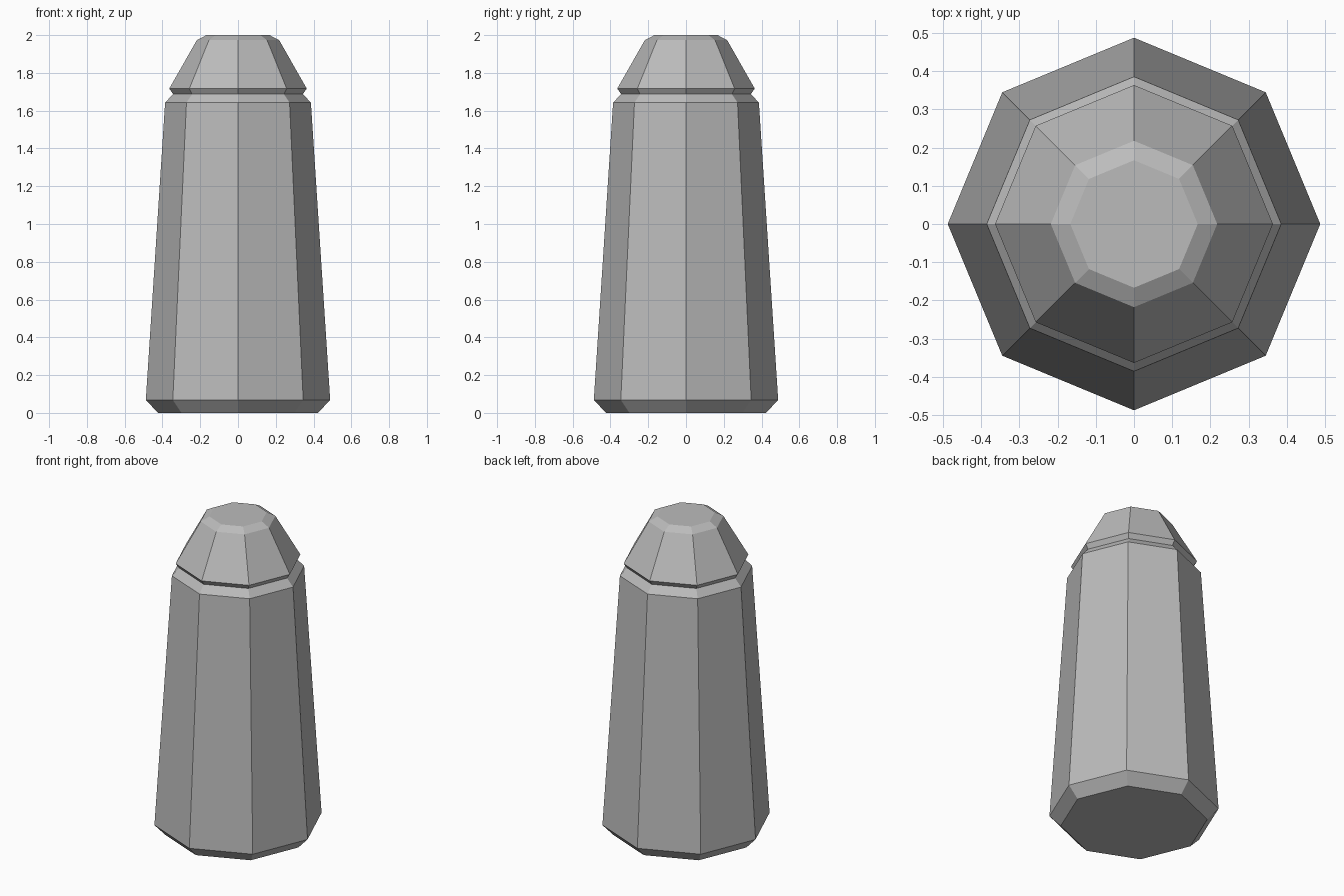
import bpy, bmesh, math

cube = bpy.data.objects.get("Cube")
if cube:
    bpy.data.objects.remove(cube, do_unlink=True)

SIDES = 8

grey = bpy.data.materials.new("mid grey")
grey.use_nodes = True
colour = (0.5, 0.5, 0.5, 1)
grey.diffuse_color = colour
grey.node_tree.nodes["Principled BSDF"].inputs["Base Color"].default_value = colour


def lathe(name, profile):
    """Closed flat-sided solid turned from (radius, height) points, bottom to top."""
    bm = bmesh.new()
    rings = []
    for radius, z in profile:
        angles = [math.tau * i / SIDES for i in range(SIDES)]
        rings.append([bm.verts.new((radius * math.cos(a), radius * math.sin(a), z))
                      for a in angles])
    for low, high in zip(rings, rings[1:]):
        for i in range(SIDES):
            j = (i + 1) % SIDES
            bm.faces.new((low[i], low[j], high[j], high[i]))
    bm.faces.new(rings[0][::-1])
    bm.faces.new(rings[-1])
    mesh = bpy.data.meshes.new(name)
    bm.to_mesh(mesh)
    bm.free()
    mesh.materials.append(grey)
    obj = bpy.data.objects.new(name, mesh)
    bpy.context.collection.objects.link(obj)
    return obj


# Tapered body with bevelled foot and shoulder, a groove, then the bevelled cap
lathe("tapered_post", [
    (0.423, 0), (0.488, 0.068),
    (0.386, 1.642), (0.344, 1.688),
    (0.364, 1.717), (0.218, 1.973), (0.167, 2),
])
